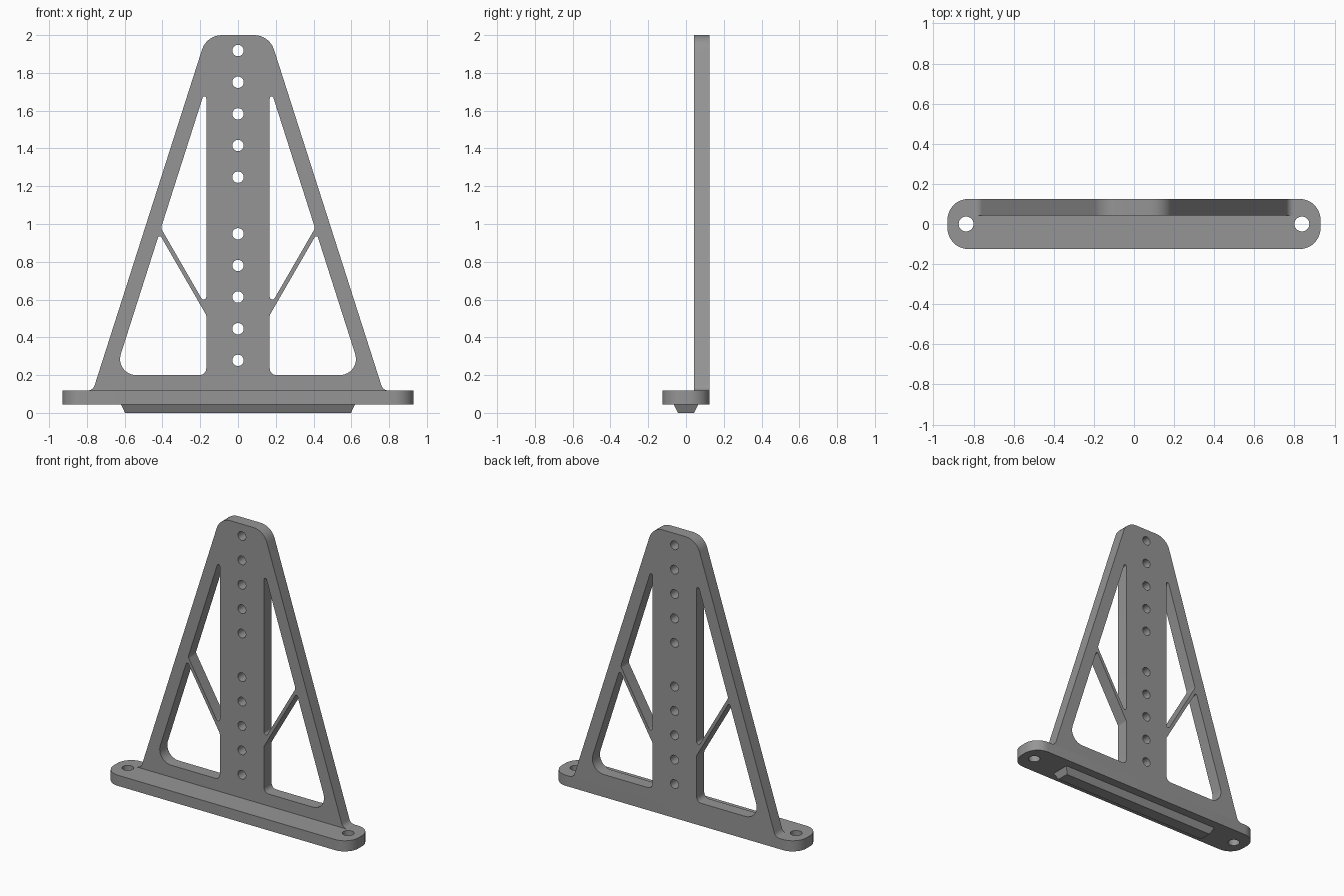
import bpy, bmesh, math
from mathutils import Vector, Matrix

if "Cube" in bpy.data.objects:
    bpy.data.objects.remove(bpy.data.objects["Cube"])

grey = bpy.data.materials.new("plain grey")
grey.diffuse_color = (0.3, 0.3, 0.3, 1)
grey.use_nodes = True
grey.node_tree.nodes["Principled BSDF"].inputs["Base Color"].default_value = grey.diffuse_color


def fillet(corners, steps=8):
    """Round every (x, y, radius) corner of a closed outline."""
    out, n = [], len(corners)
    for i, (x, y, r) in enumerate(corners):
        p = Vector((x, y))
        a = (Vector(corners[i - 1][:2]) - p).normalized()
        b = (Vector(corners[(i + 1) % n][:2]) - p).normalized()
        if r == 0:
            out.append(p)
            continue
        half = a.angle(b) / 2
        centre = p + (a + b).normalized() * (r / math.sin(half))
        t = r / math.tan(half)
        start, end = p + a * t - centre, p + b * t - centre
        sweep = start.angle_signed(end)
        for k in range(steps + 1):
            out.append(centre + Matrix.Rotation(-sweep * k / steps, 2) @ start)
    return out


def circle(x, y, r, n=32):
    return [Vector((x + r * math.cos(2 * math.pi * k / n),
                    y + r * math.sin(2 * math.pi * k / n))) for k in range(n)]


def mirror(points):
    return [Vector((-p.x, p.y)) for p in points]


def plate(name, outlines, thickness, matrix):
    """Flat plate: first outline is the edge, the others are holes."""
    curve = bpy.data.curves.new(name, 'CURVE')
    curve.dimensions = '2D'
    curve.fill_mode = 'BOTH'
    curve.extrude = thickness / 2
    for pts in outlines:
        s = curve.splines.new('POLY')
        s.points.add(len(pts) - 1)
        for sp, p in zip(s.points, pts):
            sp.co = (p.x, p.y, 0, 1)
        s.use_cyclic_u = True
    ob = bpy.data.objects.new(name, curve)
    bpy.context.collection.objects.link(ob)
    bpy.ops.object.select_all(action='DESELECT')
    ob.select_set(True)
    bpy.context.view_layer.objects.active = ob
    bpy.ops.object.convert(target='MESH')
    ob = bpy.context.view_layer.objects.active
    bm = bmesh.new()
    bm.from_mesh(ob.data)
    bmesh.ops.remove_doubles(bm, verts=bm.verts, dist=1e-5)
    bmesh.ops.transform(bm, matrix=matrix, verts=bm.verts)
    bmesh.ops.recalc_face_normals(bm, faces=bm.faces)
    bm.to_mesh(ob.data)
    bm.free()
    ob.data.materials.clear()
    ob.data.materials.append(grey)
    bpy.ops.object.shade_smooth_by_angle(angle=math.radians(30))
    return ob


# Foot plate with a bolt hole at each end
foot = fillet([(-0.93, -0.125, 0.105), (0.93, -0.125, 0.105),
               (0.93, 0.125, 0.105), (-0.93, 0.125, 0.105)], 12)
plate("foot_plate", [foot, circle(-0.837, 0, 0.037), circle(0.837, 0, 0.037)],
      0.073, Matrix.Translation((0, 0, 0.0815)))

# Upright: tapered outline flaring into the foot, with truss windows
right = fillet([(0, 0.118, 0), (0.81, 0.118, 0), (0.768, 0.118, 0.04),
                (0.166, 2.0, 0.11), (0, 2.0, 0)])
outline = right + mirror(right)[-2:0:-1]
upper_window = fillet([(0.168, 1.729, 0.01), (0.168, 0.562, 0.014),
                       (0.408, 0.978, 0.03)])
lower_window = fillet([(0.168, 0.2, 0.035), (0.656, 0.2, 0.085),
                       (0.417, 0.949, 0.01), (0.168, 0.518, 0.03)])
windows = [upper_window, lower_window, mirror(upper_window), mirror(lower_window)]

# Two groups of five pin holes up the centre
pins = [circle(0, z0 + 0.1675 * k, 0.03) for z0 in (0.278, 1.248) for k in range(5)]
plate("upright", [outline] + windows + pins, 0.083,
      Matrix.Translation((0, 0.0835, 0)) @ Matrix.Rotation(math.pi / 2, 4, 'X'))

# Tapered locating key under the foot
bm = bmesh.new()
bmesh.ops.create_cube(bm, size=2)
for v in bm.verts:
    top = v.co.z > 0
    v.co = (v.co.x * (0.62 if top else 0.598),
            v.co.y * (0.065 if top else 0.042), 0.045 if top else 0)
mesh = bpy.data.meshes.new("locating_key")
bm.to_mesh(mesh)
bm.free()
mesh.materials.append(grey)
bpy.context.collection.objects.link(bpy.data.objects.new("locating_key", mesh))
